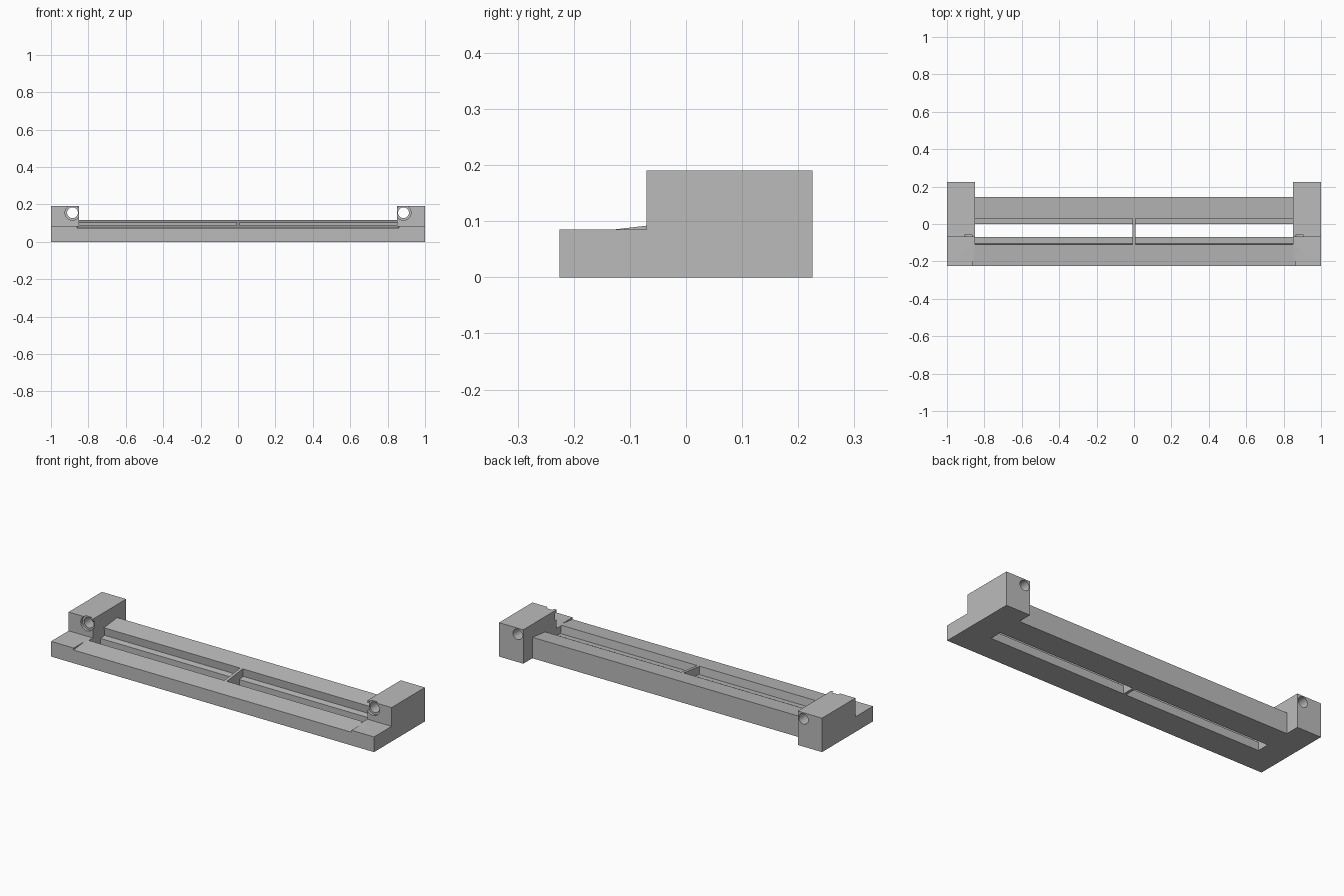
import bpy, bmesh
from math import radians
from mathutils import Matrix, Vector

if "Cube" in bpy.data.objects:
    bpy.data.objects.remove(bpy.data.objects["Cube"])

# Single grey material
grey = bpy.data.materials.new("plain grey")
grey.use_nodes = True
GREY = (0.5, 0.5, 0.5, 1)
grey.diffuse_color = GREY
grey.node_tree.nodes["Principled BSDF"].inputs["Base Color"].default_value = GREY

FRONT, BACK = -0.225, 0.225
INNER, OUTER = 0.85, 1.0
STEP_Y, STEP_Z, BLOCK_Z = -0.07, 0.085, 0.19
SLOPE, GROOVE = 0.117, 0.045


def tilt(y):
    """Height of the tilted upper plane at depth y."""
    return STEP_Z + SLOPE * (y + 0.13)


def finish(bm, name):
    bmesh.ops.recalc_face_normals(bm, faces=bm.faces)
    mesh = bpy.data.meshes.new(name)
    bm.to_mesh(mesh)
    bm.free()
    obj = bpy.data.objects.new(name, mesh)
    mesh.materials.append(grey)
    bpy.context.collection.objects.link(obj)
    return obj


def extrude_profile(name, profile, x0, x1):
    """Sweep a (y, z) outline along x."""
    bm = bmesh.new()
    face = bm.faces.new([bm.verts.new((x0, y, z)) for y, z in profile])
    grown = bmesh.ops.extrude_face_region(bm, geom=[face])["geom"]
    moved = [v for v in grown if isinstance(v, bmesh.types.BMVert)]
    bmesh.ops.translate(bm, verts=moved, vec=Vector((x1 - x0, 0, 0)))
    return finish(bm, name)


def bore(name, x, z, radius, y0, y1):
    """Cylinder along y, used as a cutter."""
    bm = bmesh.new()
    place = Matrix.Translation((x, (y0 + y1) / 2, z)) @ Matrix.Rotation(radians(90), 4, "X")
    bmesh.ops.create_cone(bm, cap_ends=True, segments=48, radius1=radius,
                          radius2=radius, depth=y1 - y0, matrix=place)
    return finish(bm, name)


def cut(obj, cutter):
    mod = obj.modifiers.new("cut", "BOOLEAN")
    mod.operation, mod.solver, mod.object = "DIFFERENCE", "EXACT", cutter
    bpy.context.view_layer.objects.active = obj
    bpy.ops.object.modifier_apply(modifier=mod.name)
    bpy.data.objects.remove(cutter)


# Stepped end blocks with a counterbored hole and a shallow front notch
block = [(FRONT, 0), (BACK, 0), (BACK, BLOCK_Z), (STEP_Y, BLOCK_Z),
         (STEP_Y, STEP_Z), (FRONT, STEP_Z)]
notch = [(-0.25, tilt(-0.25)), (-0.13, STEP_Z), (-0.13, 0.1), (-0.25, 0.1)]
for side, word in ((1, "left"), (-1, "right")):
    end = extrude_profile(word + "_end_block", block, side * INNER, side * OUTER)
    cut(end, extrude_profile("notch_cutter", notch, side * 0.84, side * 0.86))
    cut(end, bore("hole_cutter", side * 0.885, 0.155, 0.029, -0.3, 0.3))
    cut(end, bore("counterbore_cutter", side * 0.885, 0.155, 0.04, -0.1, STEP_Y + 0.015))
    bpy.ops.object.select_all(action="DESELECT")
    end.select_set(True)
    bpy.context.view_layer.objects.active = end
    bpy.ops.object.shade_smooth_by_angle(angle=radians(30))

# Front rail with tilted top and a groove ledge behind it
extrude_profile("front_rail", [
    (FRONT, 0), (STEP_Y, 0), (STEP_Y, tilt(STEP_Y) - GROOVE),
    (-0.105, tilt(-0.105) - GROOVE), (-0.11, tilt(-0.11)), (FRONT, tilt(FRONT)),
], -INNER, INNER)

# Back rail, with its matching ledge in front
extrude_profile("back_rail", [
    (0, 0), (0.145, 0), (0.145, tilt(0.145)), (0.03, tilt(0.03)),
    (0.035, tilt(0.035) - GROOVE), (0, tilt(0) - GROOVE),
], -INNER, INNER)

# Thin web bridging the slot at the middle
extrude_profile("centre_web", [
    (STEP_Y, 0), (0, 0), (0, tilt(0) - GROOVE), (0.035, tilt(0.035) - GROOVE),
    (0.03, tilt(0.03)), (-0.11, tilt(-0.11)), (-0.105, tilt(-0.105) - GROOVE),
    (STEP_Y, tilt(STEP_Y) - GROOVE),
], -0.008, 0.008)
